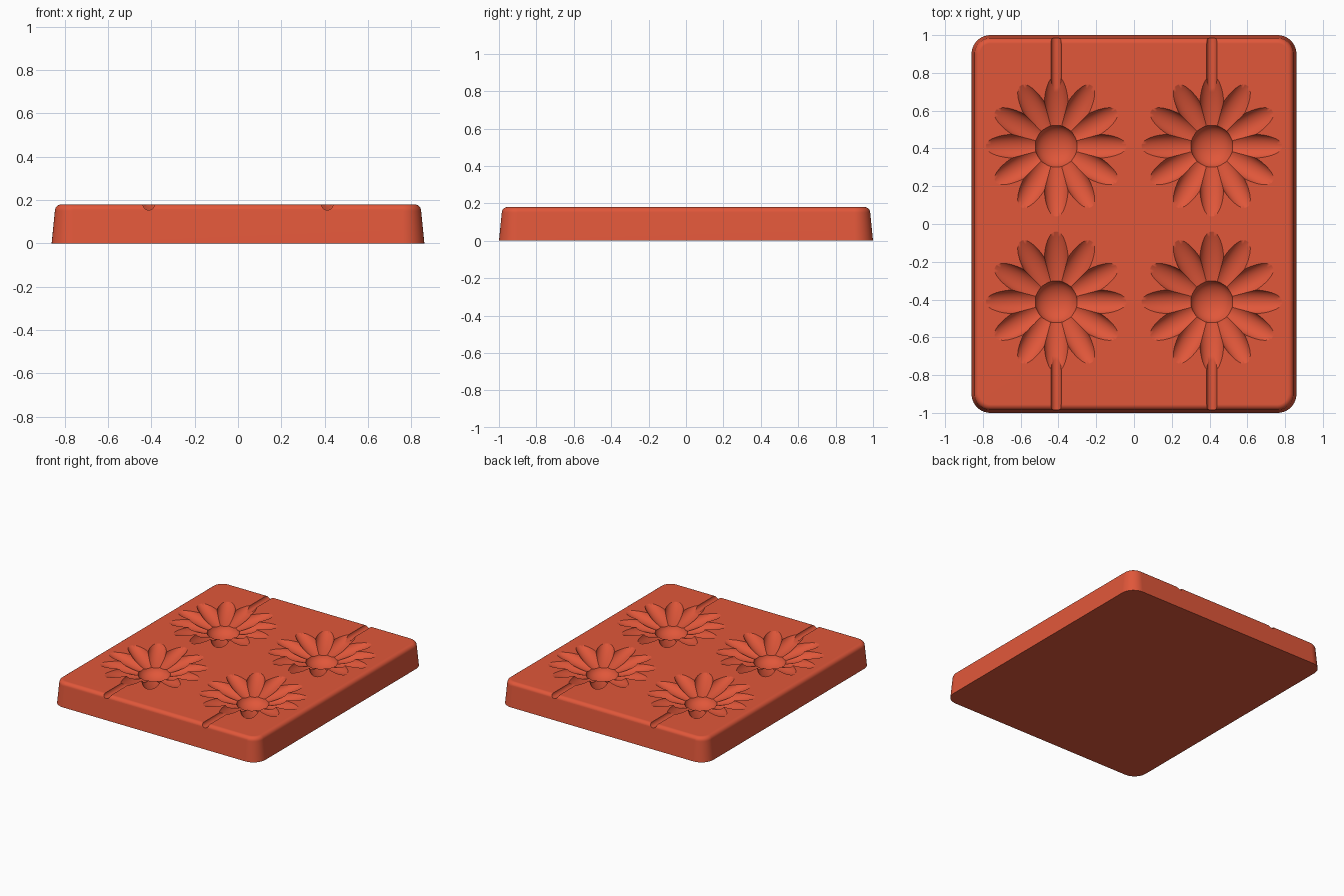
import bpy, bmesh
from math import pi, sin, cos, radians
from mathutils import Matrix

cube = bpy.data.objects.get("Cube")
if cube:
    bpy.data.objects.remove(cube)

HALF_X, HALF_Y, TOP = 0.86, 1.0, 0.18
CORNER, TAPER, BEVEL = 0.10, 0.015, 0.03
FLOWER = 0.412
PETALS = 12
CENTRES = [Matrix.Translation((x, y, 0)) for x in (-FLOWER, FLOWER) for y in (-FLOWER, FLOWER)]


def make_object(name, bm):
    bmesh.ops.recalc_face_normals(bm, faces=bm.faces)
    mesh = bpy.data.meshes.new(name)
    bm.to_mesh(mesh)
    bm.free()
    obj = bpy.data.objects.new(name, mesh)
    bpy.context.collection.objects.link(obj)
    return obj


def rounded_ring(bm, inset, z, steps=10):
    """Rounded rectangle of vertices, pulled in from the base outline."""
    r = CORNER - inset
    verts = []
    for i, (sx, sy) in enumerate([(1, 1), (-1, 1), (-1, -1), (1, -1)]):
        for k in range(steps + 1):
            a = (i + k / steps) * pi / 2
            verts.append(bm.verts.new((sx * (HALF_X - CORNER) + r * cos(a),
                                       sy * (HALF_Y - CORNER) + r * sin(a), z)))
    return verts


def ellipsoid(bm, matrix, size):
    bmesh.ops.create_uvsphere(
        bm, u_segments=32, v_segments=20, radius=1,
        matrix=matrix @ Matrix.Diagonal((*size, 1)) @ Matrix.Rotation(pi / 2, 4, 'Y'))


def replace_with_copies(bm, matrices):
    """Swap everything in the mesh for one copy per matrix."""
    source = bm.verts[:] + bm.edges[:] + bm.faces[:]
    old_verts = bm.verts[:]
    for matrix in matrices:
        new = bmesh.ops.duplicate(bm, geom=source)["geom"]
        verts = [v for v in new if isinstance(v, bmesh.types.BMVert)]
        bmesh.ops.transform(bm, matrix=matrix, verts=verts)
    bmesh.ops.delete(bm, geom=old_verts, context='VERTS')


def carve(target, cutter):
    cut = target.modifiers.new("carve", 'BOOLEAN')
    cut.operation = 'DIFFERENCE'
    cut.solver = 'EXACT'
    cut.object = cutter
    bpy.ops.object.modifier_apply(modifier=cut.name)
    bpy.data.objects.remove(cutter)


# Tapered block with a rounded top edge
bm = bmesh.new()
levels = [(0, 0)]
for k in range(7):
    a = k / 6 * pi / 2
    levels.append((TAPER + BEVEL * (1 - cos(a)), TOP - BEVEL * (1 - sin(a))))
rings = [rounded_ring(bm, inset, z) for inset, z in levels]
for low, high in zip(rings, rings[1:]):
    for i in range(len(low)):
        j = (i + 1) % len(low)
        bm.faces.new((low[i], low[j], high[j], high[i]))
bm.faces.new(rings[0][::-1])
bm.faces.new(rings[-1])
block = make_object("mould_block", bm)
bpy.ops.object.select_all(action='DESELECT')
block.select_set(True)
bpy.context.view_layer.objects.active = block

# One petal sloping down to the middle, trimmed to its slice of the flower
bm = bmesh.new()
ellipsoid(bm, Matrix.Translation((0.21, 0, TOP)) @ Matrix.Rotation(radians(-12), 4, 'Y'),
          (0.22, 0.064, 0.05))
half = pi / PETALS
for side in (-1, 1):
    bmesh.ops.bisect_plane(bm, geom=bm.verts[:] + bm.edges[:] + bm.faces[:], dist=1e-6,
                           plane_co=(0, 0, 0), plane_no=(-sin(half), side * cos(half), 0),
                           clear_outer=True)

# Petals welded into a flower, then four flowers
replace_with_copies(bm, [Matrix.Rotation(2 * half * p, 4, 'Z') for p in range(PETALS)])
bmesh.ops.remove_doubles(bm, verts=bm.verts, dist=2e-5)
replace_with_copies(bm, CENTRES)
carve(block, make_object("petal_cutter", bm))

# Round bowls in the flower middles, and grooves out to the edges
bm = bmesh.new()
for centre in CENTRES:
    ellipsoid(bm, centre @ Matrix.Translation((0, 0, 0.13)), (0.113, 0.113, 0.075))
    outward = 0.5 if centre.translation.y > 0 else -0.5
    bmesh.ops.create_cone(
        bm, cap_ends=True, segments=24, radius1=0.027, radius2=0.027, depth=0.4,
        matrix=centre @ Matrix.Translation((0, outward, TOP + 0.001))
        @ Matrix.Rotation(pi / 2, 4, 'X'))
carve(block, make_object("bowl_and_groove_cutter", bm))

# Terracotta colour
colour = (0.75, 0.095, 0.042, 1)
mat = bpy.data.materials.new("terracotta_red")
mat.use_nodes = True
mat.diffuse_color = colour
shader = next(n for n in mat.node_tree.nodes if n.type == 'BSDF_PRINCIPLED')
shader.inputs["Base Color"].default_value = colour
block.data.materials.clear()
block.data.materials.append(mat)

# Smooth shading with crisp ridges
bpy.ops.object.shade_smooth_by_angle(angle=radians(32))
even = block.modifiers.new("even_normals", 'WEIGHTED_NORMAL')
even.keep_sharp = True
